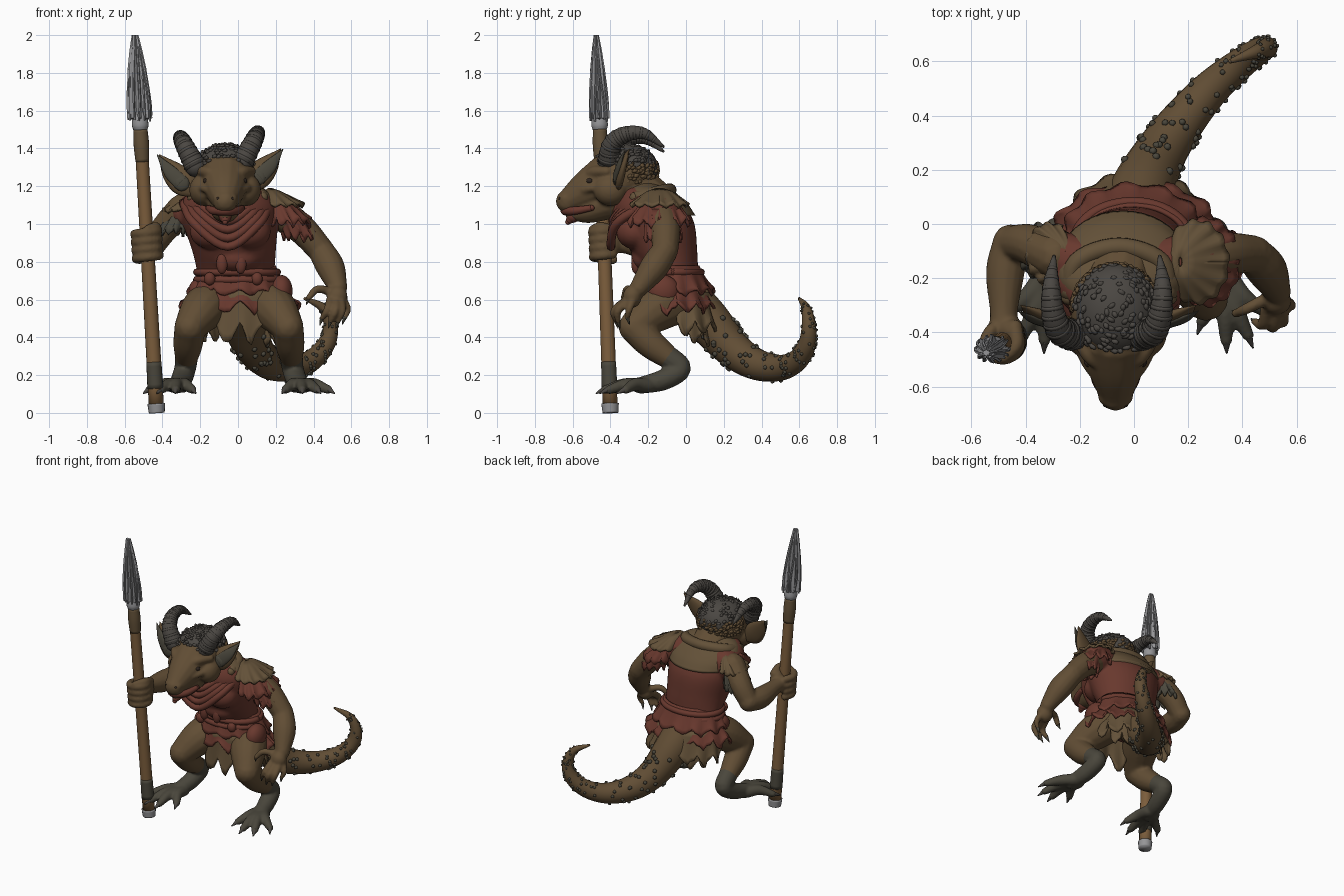
import bpy, bmesh, random
from math import sin, cos, pi, radians
from mathutils import Vector, Matrix, Euler, Quaternion

if "Cube" in bpy.data.objects:
    bpy.data.objects.remove(bpy.data.objects["Cube"])
random.seed(4)

def mat(name, r, g, b):
    m = bpy.data.materials.new(name)
    m.diffuse_color = (r, g, b, 1)
    m.use_nodes = True
    m.node_tree.nodes["Principled BSDF"].inputs["Base Color"].default_value = m.diffuse_color
    return m
SKIN, RED = mat("skin", .12, .075, .035), mat("red_cloth", .14, .04, .027)
TAN, DARK = mat("hide", .125, .082, .04), mat("dark_scale", .068, .062, .045)
HORN, WOOD = mat("horn", .07, .063, .055), mat("wood", .20, .11, .045)
STEEL, SHADE = mat("steel", .30, .30, .31), mat("shadow", .03, .02, .015)

def spline(pts, steps):
    P = [Vector(p) for p in pts]
    P = [2*P[0]-P[1]] + P + [2*P[-1]-P[-2]]
    out = []
    for a, b, c, d in zip(P, P[1:], P[2:], P[3:]):
        for k in range(steps):
            t = k/steps
            out.append((2*b+(c-a)*t+(2*a-5*b+4*c-d)*t*t+(3*b-a-3*c+d)*t**3)*.5)
    return out + [P[-2]]

def skin_rings(bm, rings):
    V = [[bm.verts.new(c) for c in r] for r in rings]
    n = len(V[0])
    for a, b in zip(V, V[1:]):
        for i in range(n):
            bm.faces.new((a[i], a[(i+1) % n], b[(i+1) % n], b[i]))
    bm.faces.new(V[0][::-1])
    bm.faces.new(V[-1])

def blob(bm, loc, r, rot=(0, 0, 0), sub=3):
    r = (r, r, r) if isinstance(r, float) else r
    bmesh.ops.create_icosphere(bm, subdivisions=sub, radius=1,
                               matrix=Matrix.LocRotScale(Vector(loc), Euler(rot), Vector(r)))

def tube(bm, pts, n=14, flat=1, steps=6, ends=True):
    S = spline(pts, steps)
    C = [s.xyz for s in S]
    q, old, rings, frames = Quaternion(), Vector((0, 0, 1)), [], []
    for i, s in enumerate(S):
        t = (C[min(i+1, len(C)-1)]-C[max(i-1, 0)]).normalized()
        q = old.rotation_difference(t) @ q
        old, r, ring = t, max(s[3], .003), []
        for k in range(n):
            v = q @ Vector((cos(2*pi*k/n)*r, sin(2*pi*k/n)*r, 0))
            v.y *= flat
            ring.append(C[i]+v)
        rings.append(ring)
        frames.append((C[i], r, q.copy()))
    skin_rings(bm, rings)
    if ends:
        for i in (0, -1):
            r = max(S[i][3], .003)
            blob(bm, C[i], (r, r*flat, r), sub=2)
    return frames

def loft(bm, rows, n=40, steps=5):
    skin_rings(bm, [[(s[0]+s[3]*cos(2*pi*k/n), s[1]+s[4]*sin(2*pi*k/n), s[2]) for k in range(n)]
                    for s in spline(rows, steps)])

def finish(name, bm, m, voxel=0, solid=0, smooth=True):
    bmesh.ops.recalc_face_normals(bm, faces=bm.faces[:])
    for f in bm.faces:
        f.smooth = smooth
    me = bpy.data.meshes.new(name)
    bm.to_mesh(me)
    bm.free()
    me.materials.append(m)
    o = bpy.data.objects.new(name, me)
    bpy.context.collection.objects.link(o)
    if voxel:
        d = o.modifiers.new("fuse", 'REMESH')
        d.mode, d.voxel_size, d.use_smooth_shade = 'VOXEL', voxel, True
        d = o.modifiers.new("soften", 'SMOOTH')
        d.factor, d.iterations = .5, 4
    if solid:
        o.modifiers.new("thick", 'SOLIDIFY').thickness = solid

def ragged(name, top, bot, m, a0=0, a1=360, amp=.06, power=1, n=72):
    """Torn cloth from a top ellipse (x, y, z, rx, ry) to a jagged lower one."""
    bm, cols = bmesh.new(), []
    n = max(12, int(n*(a1-a0)/360))
    for i in range(n+1):
        a, col = radians(a0+(a1-a0)*i/n), []
        j = amp*(abs((i % 6)-3)/3*.7+random.random()*.3)
        for k in range(7):
            t = k/6
            v = [p+(q-p)*t for p, q in zip(top, bot)]
            s, w = t**power, 1+.045*t*sin(i*pi/3)
            rx, ry = top[3]+(bot[3]-top[3])*s, top[4]+(bot[4]-top[4])*s
            col.append(bm.verts.new((v[0]+rx*w*cos(a), v[1]+ry*w*sin(a), v[2]+j*t*t)))
        cols.append(col)
    for a, b in zip(cols, cols[1:]):
        for k in range(6):
            bm.faces.new((a[k], b[k], b[k+1], a[k+1]))
    bmesh.ops.remove_doubles(bm, verts=bm.verts[:], dist=.0005)
    finish(name, bm, m, solid=.014)

def flip(pts, s, c=0, dz=0):
    return [(c+s*(p[0]-c), p[1], p[2]+(dz if s < 0 else 0), *p[3:]) for p in pts]

# head: skull, muzzle, jaw, cheeks, brows
HX = -.068
bm = bmesh.new()
blob(bm, (HX, -.33, 1.26), (.165, .17, .155))
tube(bm, [(-.05, -.16, 1.08, .14), (HX, -.3, 1.2, .14)])
tube(bm, [(HX, -.42, 1.235, .135), (HX, -.53, 1.175, .105), (HX, -.625, 1.12, .066)])
tube(bm, [(HX, -.42, 1.12, .10), (HX, -.53, 1.075, .075), (HX, -.605, 1.05, .035)])
for s in (-1, 1):
    blob(bm, (HX+s*.115, -.4, 1.18), (.075, .09, .085))
    tube(bm, [(HX+s*.035, -.53, 1.245, .022), (HX+s*.09, -.49, 1.275, .03), (HX+s*.14, -.42, 1.28, .025)])
    tube(bm, [(HX+s*.14, -.44, 1.2, .02), (HX+s*.1, -.52, 1.185, .022), (HX+s*.05, -.58, 1.165, .02)])
    blob(bm, (HX+s*.035, -.635, 1.135), (.03, .035, .028))
finish("head", bm, SKIN, .009)
bm = bmesh.new()
for s in (-1, 1):
    blob(bm, (HX+s*.092, -.508, 1.228), (.026, .022, .018), sub=2)
    blob(bm, (HX+s*.036, -.668, 1.135), (.01, .008, .008), sub=2)
finish("eyes_and_nostrils", bm, SHADE)
# red lips and chin
bm = bmesh.new()
tube(bm, [(HX-.09, -.5, 1.085, .016), (HX-.06, -.59, 1.07, .022), (HX, -.64, 1.07, .024),
          (HX+.06, -.59, 1.07, .022), (HX+.09, -.5, 1.085, .016)])
tube(bm, [(HX, -.6, 1.04, .035), (HX, -.625, 1.01, .015)])
finish("lips", bm, RED)
# ears and horns
for s, side in ((-1, "left"), (1, "right")):
    ear = [(.03, -.36, 1.2, .03), (.095, -.355, 1.245, .07), (.16, -.335, 1.31, .058), (.225, -.3, 1.395, .004)]
    bm = bmesh.new()
    tube(bm, flip(ear, s, -.095, -.03), flat=.35)
    finish(side+"_ear", bm, SKIN)
    bm = bmesh.new()
    tube(bm, flip([(p[0]+.012, p[1]-.02, p[2], p[3]*.6) for p in ear[1:]], s, -.095, -.03), flat=.3)
    finish(side+"_ear_hollow", bm, DARK)
    bm = bmesh.new()
    horn = [(.025, -.41, 1.33, .058), (.075, -.39, 1.425, .05), (.10, -.32, 1.475, .042),
            (.105, -.22, 1.478, .03), (.095, -.12, 1.41, .007)]
    fr = tube(bm, flip(horn, s, -.1, -.025), n=16)
    for c, r, q in fr[1:-3:2]:
        bmesh.ops.create_cone(bm, segments=16, cap_ends=True, radius1=r*1.07, radius2=r, depth=.014,
                              matrix=Matrix.LocRotScale(c, q, None))
    finish(side+"_horn", bm, HORN)
# hair cap and tufts, beard bumps round the nape
for name, m, lo, hi, base in (("scalp_hair", HORN, .25, 1, 1), ("nape_fur", SKIN, -.5, .3, 0)):
    bm = bmesh.new()
    if base:
        blob(bm, (HX, -.315, 1.295), (.152, .17, .132))
    for i in range(150):
        z, a = random.uniform(lo, hi), random.uniform(0, 2*pi) if base else random.uniform(-.1, pi+.1)
        h = (1-z*z)**.5
        blob(bm, (HX+.162*h*cos(a), -.32+.172*h*sin(a), 1.28+.142*z), (.011, .019, .012),
             (random.random(), random.random(), a), 1)
    finish(name, bm, m)

# torso, hide mantle, belt
bm = bmesh.new()
loft(bm, [(0, -.04, .56, .2, .14), (0, -.06, .65, .215, .15), (-.01, -.07, .73, .205, .137), (-.02, -.115, .85, .22, .175),
          (-.04, -.16, 1.0, .25, .205), (-.05, -.195, 1.1, .25, .185), (-.06, -.22, 1.18, .19, .125), (-.06, -.24, 1.21, .08, .05)])
for s in (-1, 1):
    blob(bm, (-.04+s*.1, -.27, .96), (.115, .1, .095))
    tube(bm, [(-.04+s*.13, -.15, 1.09, .1), (-.02+s*.26, -.12, 1.06, .095)])
blob(bm, (-.01, -.19, .82), (.13, .1, .08))
finish("tunic", bm, RED, .011)
bm = bmesh.new()
loft(bm, [(-.04, -.145, 1.045, .24, .195), (-.045, -.175, 1.11, .245, .18), (-.055, -.2, 1.18, .2, .125), (-.06, -.22, 1.222, .1, .05)])
finish("mantle", bm, TAN)
bm = bmesh.new()
for z in (.705, .745):
    tube(bm, [(-.005+.213*cos(a*pi/12), -.07+.15*sin(a*pi/12), z, .02) for a in range(25)], 8, steps=2)
for x, z in ((-.085, .79), (.015, .79), (-.15, .71), (.1, .71)):
    blob(bm, (x, -.265 if z > .75 else -.215, z), (.03, .025, .055 if z > .75 else .035))
for x, y, r in ((.23, -.12, .085), (-.22, -.1, .06)):
    blob(bm, (x, y, .645), (r*.7, r, r))
finish("belt_and_pouches", bm, RED)
# scarf folds hanging across the chest, rolled collar behind the neck
bm = bmesh.new()
for k in range(5):
    w, d = .14+.022*k, .045*k
    tube(bm, [(-.06-w, -.2, 1.16-.012*k, .025), (-.06-w*.75, -.32-.012*k, 1.11-d*.6, .024),
              (-.055, -.385-.003*k, 1.06-d, .023), (-.06+w*.75, -.32-.012*k, 1.11-d*.6, .024),
              (-.06+w, -.2, 1.16-.012*k, .025)], 10)
finish("scarf", bm, RED)
bm = bmesh.new()
tube(bm, [(-.24, -.27, 1.14, .03), (-.21, -.14, 1.17, .035), (-.055, -.085, 1.18, .035), (.1, -.14, 1.17, .035), (.13, -.27, 1.14, .03)])
finish("collar_roll", bm, TAN)

# torn skirts and shoulder covers
ragged("upper_skirt", (0, -.07, .78, .2, .14), (0, -.05, .61, .265, .2), RED)
ragged("lower_skirt", (0, -.06, .7, .21, .15), (.01, -.045, .515, .315, .205), RED, amp=.09)
ragged("hide_skirt", (0, -.02, .64, .22, .15), (.01, .0, .4, .27, .19), TAN, -15, 195, .1)
ragged("hide_skirt_under", (0, .0, .56, .2, .14), (.01, .01, .35, .2, .16), TAN, 0, 180, .1)
ragged("loincloth", (.02, -.07, .66, .2, .16), (.03, -.06, .34, .25, .19), TAN, -125, -55, .16)
ragged("right_pauldron", (.2, -.14, 1.17, .01, .02), (.265, -.14, .98, .125, .165), RED, power=.55)
ragged("right_pauldron_trim", (.17, -.14, 1.19, .01, .02), (.23, -.14, 1.09, .12, .155), TAN, power=.6, amp=.03)
ragged("right_sleeve", (.27, -.13, 1.08, .06, .08), (.33, -.12, .9, .095, .1), RED, power=.5)
ragged("left_sleeve", (-.28, -.11, 1.15, .01, .02), (-.345, -.1, .93, .085, .105), DARK, power=.5)
ragged("left_sleeve_trim", (-.25, -.12, 1.16, .01, .02), (-.31, -.11, 1.06, .09, .115), TAN, power=.6, amp=.03)

# spear
def ax(z, r):
    return (-.43-.0575*z, -.40-.0375*z, z, r)
for name, m, prof in (("shaft", WOOD, [(.03, .04), (.7, .037), (1.5, .034)]), ("butt_cap", STEEL, [(.0, .042), (.05, .047)]),
                      ("lower_wrap", DARK, [(.13, .042), (.27, .04)]), ("upper_wrap", TAN, [(1.33, .036), (1.42, .041), (1.5, .037)]),
                      ("socket", STEEL, [(1.5, .038), (1.53, .044), (1.6, .034)])):
    bm = bmesh.new()
    tube(bm, [ax(*p) for p in prof], 18, ends=False)
    finish(name, bm, m)
bm = bmesh.new()
rings = []
for z, r in ((1.55, .03), (1.56, .066), (1.63, .067), (1.72, .058), (1.82, .05), (1.92, .034), (1.97, .024), (2.0, .018)):
    x, y, _, _ = ax(z, 0)
    rings.append([(x+r*(1, .62)[k % 2]*cos(k*pi/8), y+.78*r*(1, .62)[k % 2]*sin(k*pi/8), z) for k in range(16)])
skin_rings(bm, rings)
for k in range(12):
    a, p = k*pi/6, []
    for z, r in ((1.54+.04*random.random(), .062), (1.66, .06), (1.8, .045), (1.94, .022)):
        x, y, _, _ = ax(z, 0)
        a += random.uniform(-.25, .25)
        p.append((x+r*cos(a), y+.78*r*sin(a), z, .006))
    tube(bm, p, 5, steps=3, ends=False)
finish("spearhead", bm, STEEL, smooth=False)

# spear arm with gripping hand
bm = bmesh.new()
tube(bm, [(-.29, -.12, 1.08, .085), (-.385, -.075, .98, .075), (-.455, -.07, .88, .065)])
tube(bm, [(-.455, -.065, .88, .066), (-.475, -.18, .875, .072), (-.48, -.32, .895, .052), (-.48, -.38, .9, .055)])
blob(bm, (-.455, -.395, .905), (.05, .055, .08))
for k in range(4):
    z = .835+.043*k
    c = Vector(ax(z, 0)[:3])
    tube(bm, [(c.x+.062*cos(a), c.y+.06*sin(a), z+.006*a, .025) for a in (.8, 0, -.8, -1.6, -2.4, -3.2, -4)], 10, steps=3)
tube(bm, [(-.44, -.38, .96, .03), (-.435, -.45, .985, .026), (-.48, -.495, .975, .02)])
finish("spear_arm", bm, SKIN, .009)
# free arm with hanging clawed hand
bm = bmesh.new()
tube(bm, [(.22, -.13, 1.06, .09), (.34, -.11, .97, .08), (.44, -.11, .86, .07)])
tube(bm, [(.44, -.11, .86, .07), (.49, -.17, .77, .076), (.53, -.25, .66, .05)])
blob(bm, (.525, -.285, .615), (.055, .05, .06), (0, .2, 0))
digits = [[(.5, -.27, .64, .024), (.42, -.31, .655, .021), (.375, -.33, .61, .017)],
          [(.49, -.31, .6, .024), (.475, -.37, .55, .021), (.445, -.36, .5, .015)],
          [(.52, -.32, .59, .024), (.515, -.38, .54, .021), (.49, -.37, .485, .015)],
          [(.545, -.31, .59, .023), (.55, -.36, .54, .021), (.53, -.36, .485, .015)],
          [(.555, -.28, .6, .022), (.58, -.3, .55, .019), (.565, -.31, .505, .014)]]
for d in digits:
    tube(bm, d)
finish("free_arm", bm, SKIN, .009)
bm = bmesh.new()
for d in digits:
    x, y, z, r = d[2]
    tube(bm, [(x, y, z, .012), (x-.012, y+.01, z-.035, .003)], 8)
finish("finger_claws", bm, DARK)

# crouched legs and splayed feet
for s, side in ((-1, "left"), (1, "right")):
    bm = bmesh.new()
    tube(bm, flip([(.13, -.04, .6, .125), (.2, -.17, .54, .118), (.265, -.275, .455, .085)], s, .005))
    tube(bm, flip([(.265, -.275, .455, .083), (.275, -.18, .36, .078), (.285, -.06, .27, .055)], s, .005))
    finish(side+"_leg", bm, SKIN, .011)
    bm = bmesh.new()
    tube(bm, flip([(.282, -.1, .3, .062), (.29, -.03, .235, .058), (.31, -.12, .175, .056), (.335, -.24, .145, .045)], s, .005))
    claws = bmesh.new()
    for tx, ty in ((.25, -.36), (.34, -.43), (.42, -.41), (.48, -.32)):
        tube(bm, flip([(.32+(tx-.34)*.2, -.2, .145, .04), ((tx+.33)/2, (ty-.22)/2, .15, .034), (tx, ty, .122, .023)], s, .005))
        tube(claws, flip([(tx, ty, .125, .018), (tx+(tx-.33)*.2, ty-.045, .104, .004)], s, .005), 8)
    finish(side+"_foot", bm, DARK, .009)
    finish(side+"_toe_claws", claws, HORN)

# tail with scattered scale bumps
bm = bmesh.new()
fr = tube(bm, [(0, 0, .6, .13), (.03, .12, .48, .12), (.085, .24, .345, .1), (.165, .36, .262, .085), (.275, .49, .238, .07),
               (.385, .585, .275, .058), (.465, .64, .36, .048), (.49, .65, .46, .038), (.45, .635, .555, .025), (.355, .6, .605, .008)], 20)
finish("tail", bm, SKIN)
bm = bmesh.new()
for i in range(150):
    c, r, q = random.choice(fr[8:-6])
    a = random.uniform(0, 2*pi)
    blob(bm, c+q @ Vector((cos(a)*r, sin(a)*r, random.uniform(-.015, .015))), r*.1+.005, sub=1)
finish("tail_scales", bm, DARK)
